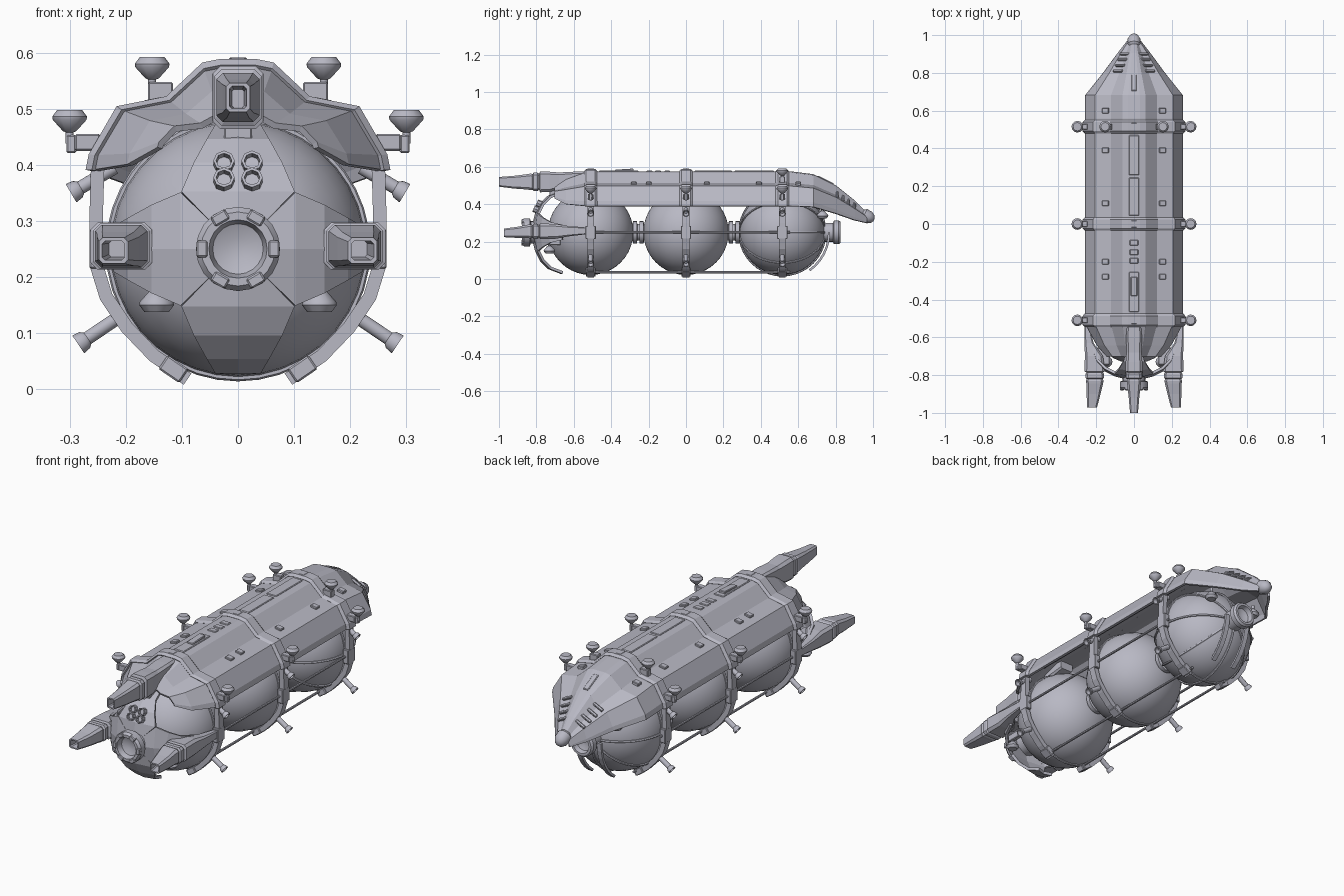
import bpy, bmesh, math
from mathutils import Vector, Matrix

scene = bpy.context.scene
if "Cube" in bpy.data.objects:
    bpy.data.objects.remove(bpy.data.objects["Cube"], do_unlink=True)

hull = bpy.data.materials.new("hull grey")
hull.use_nodes = True
hull.diffuse_color = (0.48, 0.48, 0.55, 1)
hull.node_tree.nodes["Principled BSDF"].inputs["Base Color"].default_value = hull.diffuse_color
round_parts = []
SIDES = ((1, "left"), (-1, "right"))
RINGS = (-0.51, 0.0, 0.515)
CZ = 0.25


def finish(name, bm, smooth=False, thick=0, bevel=0):
    bmesh.ops.recalc_face_normals(bm, faces=bm.faces)
    me = bpy.data.meshes.new(name)
    bm.to_mesh(me)
    bm.free()
    me.materials.append(hull)
    ob = bpy.data.objects.new(name, me)
    scene.collection.objects.link(ob)
    if thick:
        mod = ob.modifiers.new("thickness", 'SOLIDIFY')
        mod.thickness, mod.offset = thick, 0
    if bevel:
        mod = ob.modifiers.new("bevel", 'BEVEL')
        mod.width, mod.segments = bevel, 1
    if smooth:
        round_parts.append(ob)
    return ob


def loft(name, rows, closed=False, cap=False, thick=0):
    bm = bmesh.new()
    vs = [[bm.verts.new(p) for p in row] for row in rows]
    n = len(rows[0])
    for a, b in zip(vs, vs[1:]):
        for i in range(n if closed else n - 1):
            j = (i + 1) % n
            bm.faces.new((a[i], a[j], b[j], b[i]))
    if cap:
        bm.faces.new(vs[0])
        bm.faces.new(vs[-1])
    return finish(name, bm, thick=thick)


def revolve(name, profile, base, axis, segs=16):
    """Spin (radius, height) pairs about an axis starting at base."""
    rot = Vector(axis).to_track_quat('Z', 'Y').to_matrix()
    bm = bmesh.new()
    vs = []
    for r, h in profile:
        row = []
        for i in range(segs):
            a = math.tau * i / segs
            row.append(bm.verts.new(Vector(base) + rot @ Vector((r * math.cos(a), r * math.sin(a), h))))
        vs.append(row)
    for a, b in zip(vs, vs[1:]):
        for i in range(segs):
            j = (i + 1) % segs
            bm.faces.new((a[i], a[j], b[j], b[i]))
    bm.faces.new(vs[0])
    bm.faces.new(vs[-1])
    return finish(name, bm, smooth=True)


def rod(name, a, b, r, segs=16):
    d = Vector(b) - Vector(a)
    return revolve(name, [(r, 0), (r, d.length)], a, d, segs)


def box(name, loc, size, tilt=(0, 0), bevel=0.003):
    bm = bmesh.new()
    m = (Matrix.Translation(loc) @ Matrix.Rotation(tilt[1], 4, 'Y') @ Matrix.Rotation(tilt[0], 4, 'X')
         @ Matrix.Diagonal((*size, 1)))
    bmesh.ops.create_cube(bm, size=1, matrix=m)
    return finish(name, bm, bevel=bevel)


def ribbon(name, path, y, width, thick):
    return loft(name, [[(x, y + s * width / 2, z) for x, z in path] for s in (-1, 1)], thick=thick)


def hoop(name, y, turn, r=0.23, minor=0.006):
    bpy.ops.mesh.primitive_torus_add(location=(0, y, CZ), rotation=turn, major_radius=r, minor_radius=minor,
                                     major_segments=40, minor_segments=6)
    ob = bpy.context.object
    ob.name = name
    ob.data.materials.append(hull)
    round_parts.append(ob)


# Spherical tanks with the couplings between them
for y, label in zip(RINGS, ("front", "middle", "rear")):
    bm = bmesh.new()
    m = Matrix.Translation((0, y, CZ)) @ Matrix.Rotation(math.pi / 2, 4, 'X')
    bmesh.ops.create_uvsphere(bm, u_segments=36, v_segments=20, radius=0.228, matrix=m)
    finish(label + "_tank", bm, smooth=True)
    hoop(label + "_tank_hoop", y, (math.pi / 2, 0, 0))
for y in (-0.255, 0.2575):
    revolve("tank_coupling", [(0.04, 0), (0.04, 0.03), (0.06, 0.035), (0.06, 0.055), (0.045, 0.057),
                              (0.045, 0.068), (0.06, 0.07), (0.06, 0.09), (0.04, 0.095), (0.04, 0.125)],
            (0, y - 0.0625, CZ), (0, 1, 0), 20)
for k in range(4):
    hoop("rear_tank_rib", RINGS[2], (0, math.pi / 2 + k * math.pi / 4, 0))

# Faceted armour shell: normalised half section, mirrored and lofted along y
half = [(1, 0), (0.98, 0.14), (0.8, 0.57), (0.47, 0.66), (0.23, 0.97), (0.12, 1)]
section = half + [(-x, t) for x, t in reversed(half)]


def shell_row(y, width, top, bottom, grow=0.0):
    return [(x * (0.253 * width + grow), y, bottom + (top + grow - bottom) * t) for x, t in section]


stations = [(-0.7, 0.55, 0.49, 0.43), (-0.64, 0.76, 0.53, 0.4), (-0.53, 1, 0.57, 0.39), (0.56, 1, 0.57, 0.39),
            (0.68, 1, 0.555, 0.385), (0.8, 0.62, 0.495, 0.35), (0.9, 0.33, 0.415, 0.315), (0.965, 0.13, 0.35, 0.3)]
loft("armour_shell", [shell_row(*s) for s in stations], thick=0.012)
revolve("nose_tip", [(0.022, 0), (0.036, 0.02), (0.034, 0.05), (0.022, 0.07), (0.008, 0.078)],
        (0, 0.935, 0.35), (0, 0.9, -0.42), 12)
for s, side in SIDES:
    for i in range(4):
        box(side + "_nose_gill", (s * (0.085 - 0.012 * i), 0.81 + 0.03 * i, 0.452 - 0.02 * i),
            (0.055, 0.014, 0.014), (-0.6, s * 0.45))
    for y in (0.6, 0.39, 0.11, -0.2, -0.28):
        box(side + "_shell_hatch", (s * 0.15, y, 0.507), (0.034, 0.03, 0.022), (0, s * 0.2))

# Raised spine panels on top
for y, length, w in ((0.365, 0.21, 0.055), (0.145, 0.2, 0.055), (-0.1, 0.03, 0.045), (-0.15, 0.03, 0.045),
                     (-0.195, 0.03, 0.045), (-0.36, 0.21, 0.055)):
    box("spine_panel", (0, y, 0.572), (w, length, 0.016))
box("spine_wedge", (0, -0.33, 0.58), (0.035, 0.1, 0.016), (0.06, 0))
box("nose_slot", (0, 0.745, 0.526), (0.028, 0.095, 0.014), (-0.46, 0))

# Frames: wide band over the shell, open ring under it, dishes and thrusters
ring_path = [(0.25, 0.4), (0.253, 0.3), (0.252, 0.22), (0.235, 0.165), (0.198, 0.11), (0.15, 0.06), (0.09, 0.018)]
cup = [(0.007, 0), (0.007, 0.02), (0.012, 0.022), (0.03, 0.042), (0.031, 0.048), (0.022, 0.06)]
flare = [(0.012, 0), (0.012, 0.07), (0.017, 0.076), (0.019, 0.09), (0.014, 0.09), (0.01, 0.07)]


def dish(name, x, y, z, up=1):
    revolve(name, cup, (x, y, z), (0, 0, up), 12)


for y in RINGS:
    loft("shell_band", [shell_row(y + d, 1, 0.57, 0.39, g)
                        for d, g in ((-0.032, 0.004), (-0.022, 0.014), (0.022, 0.014), (0.032, 0.004))], thick=0.01)
    box("band_crown", (0, y, 0.582), (0.03, 0.04, 0.016))
    for s, side in SIDES:
        ribbon(side + "_ring", [(s * x, z) for x, z in ring_path], y, 0.035, 0.024)
        box(side + "_ring_foot", (s * 0.115, y, 0.036), (0.045, 0.05, 0.03), (0, -s * 0.6))
        box(side + "_ring_clamp", (s * 0.25, y, 0.25), (0.03, 0.055, 0.07))
        revolve(side + "_upper_thruster", flare, (s * 0.22, y, 0.395), (s * 0.85, 0, -0.5))
        revolve(side + "_lower_thruster", flare, (s * 0.21, y, 0.13), (s * 0.82, 0, -0.55))
        box(side + "_dish_bracket", (s * 0.268, y, 0.44), (0.045, 0.03, 0.03))
        box(side + "_dish_post", (s * 0.297, y, 0.437), (0.018, 0.018, 0.032))
        dish(side + "_dish", s * 0.3, y, 0.438)
for s, side in SIDES:
    box(side + "_top_dish_bracket", (s * 0.138, RINGS[2], 0.53), (0.045, 0.03, 0.035))
    dish(side + "_top_dish", s * 0.153, RINGS[2], 0.532)
    for x, z in ((0.1, 0.036), (0.246, CZ)):
        rod(side + "_long_rod", (s * x, RINGS[0], z), (s * x, RINGS[2] + 0.04, z), 0.006, 8)
    dish(side + "_front_hanging_dish", s * 0.145, -0.73, 0.198, -1)
    box(side + "_hanging_dish_base", (s * 0.145, -0.71, 0.2), (0.022, 0.08, 0.035))
    dish(side + "_rear_hanging_dish", s * 0.13, 0.73, 0.385, -1)

# Cross of armour petals around the front hub
petal = [(0.04, -0.815, 0.04), (0.1, -0.8, 0.1), (0.15, -0.775, 0.078), (0.19, -0.735, 0.055), (0.215, -0.67, 0.04)]
for k in range(4):
    turn = Matrix.Translation((0, 0, CZ)) @ Matrix.Rotation(k * math.pi / 2, 4, 'Y')
    loft("front_petal", [[turn @ Vector((w * f, y + 0.012 * abs(f), r)) for f in (-1, 0, 1)]
                         for r, y, w in petal], thick=0.014)
hub = [(0.06, 0), (0.06, 0.09), (0.075, 0.095), (0.075, 0.125), (0.066, 0.137), (0.052, 0.137), (0.045, 0.11), (0.02, 0.1)]
revolve("front_hub", hub, (0, -0.74, CZ), (0, -1, 0), 20)
revolve("rear_hub", [(r * 0.85, h * 0.85) for r, h in hub], (0, 0.71, CZ), (0, 1, 0), 20)
for k in range(6):
    a = math.tau * (k + 0.5) / 6
    box("hub_tooth", (0.064 * math.sin(a), -0.868, CZ + 0.064 * math.cos(a)), (0.03, 0.025, 0.02), (0, a))
for s, side in SIDES:
    for z, y in ((0.365, -0.782), (0.395, -0.765)):
        revolve(side + "_port", [(0.019, 0), (0.019, 0.035), (0.014, 0.035), (0.013, 0.02)],
                (s * 0.025, y, z), (0, -0.9, 0.35), 8)

# Rear guard arc hanging below the nose
for s, side in SIDES:
    arc = [Vector((s * 0.06, 0.515 + 0.25 * math.cos(a), CZ - 0.25 * math.sin(a)))
           for a in (i * 0.95 / 6 for i in range(7))]
    loft(side + "_rear_guard", [[p + Vector((d, 0, 0)) for p in arc] for d in (-0.012, 0.012)], thick=0.012)


# Engines: chamfered rectangular sections lofted towards the open nozzle
def engine(name, rows):
    rings = []
    for y, cx, cz, w, h in rows:
        c = min(w, h) * 0.3
        q = ((w, h - c), (w - c, h), (c - w, h), (-w, h - c), (-w, c - h), (c - w, -h), (w - c, -h), (w, c - h))
        rings.append([(cx + x, y, cz + z) for x, z in q])
    loft(name, rings, closed=True, cap=True)


for s, side in SIDES:
    engine(side + "_engine", [(y, s * x, z, w, h) for y, x, z, w, h in (
        (-0.53, 0.25, 0.258, 0.012, 0.018), (-0.63, 0.238, 0.256, 0.024, 0.028), (-0.7, 0.212, 0.255, 0.048, 0.04),
        (-0.78, 0.208, 0.255, 0.055, 0.042), (-0.785, 0.208, 0.255, 0.044, 0.034),
        (-0.795, 0.208, 0.255, 0.05, 0.04), (-0.815, 0.208, 0.255, 0.05, 0.04), (-0.82, 0.208, 0.255, 0.042, 0.034),
        (-0.83, 0.208, 0.255, 0.047, 0.038), (-0.845, 0.208, 0.255, 0.044, 0.036), (-0.9, 0.214, 0.25, 0.037, 0.03),
        (-0.972, 0.222, 0.247, 0.026, 0.023), (-0.972, 0.222, 0.247, 0.02, 0.017), (-0.9, 0.214, 0.25, 0.016, 0.014))])
    box(side + "_engine_strut", (s * 0.165, -0.7, 0.255), (0.07, 0.09, 0.03))
engine("top_engine", (
    (-0.5, 0, 0.55, 0.035, 0.024), (-0.6, 0, 0.54, 0.042, 0.034), (-0.68, 0, 0.525, 0.04, 0.045),
    (-0.73, 0, 0.52, 0.044, 0.054), (-0.78, 0, 0.52, 0.045, 0.056), (-0.785, 0, 0.52, 0.035, 0.043),
    (-0.795, 0, 0.52, 0.042, 0.05), (-0.815, 0, 0.52, 0.042, 0.05), (-0.82, 0, 0.52, 0.034, 0.042),
    (-0.83, 0, 0.52, 0.038, 0.044), (-0.85, 0, 0.52, 0.036, 0.041), (-0.92, 0, 0.518, 0.028, 0.034),
    (-1.0, 0, 0.52, 0.021, 0.026), (-1.0, 0, 0.52, 0.015, 0.02), (-0.92, 0, 0.518, 0.011, 0.016)))
box("top_engine_keel", (0, -0.68, 0.465), (0.05, 0.1, 0.04))

# Smooth shading on the round parts only
bpy.ops.object.select_all(action='DESELECT')
for ob in round_parts:
    ob.select_set(True)
bpy.context.view_layer.objects.active = round_parts[0]
bpy.ops.object.shade_smooth_by_angle(angle=math.radians(32))
